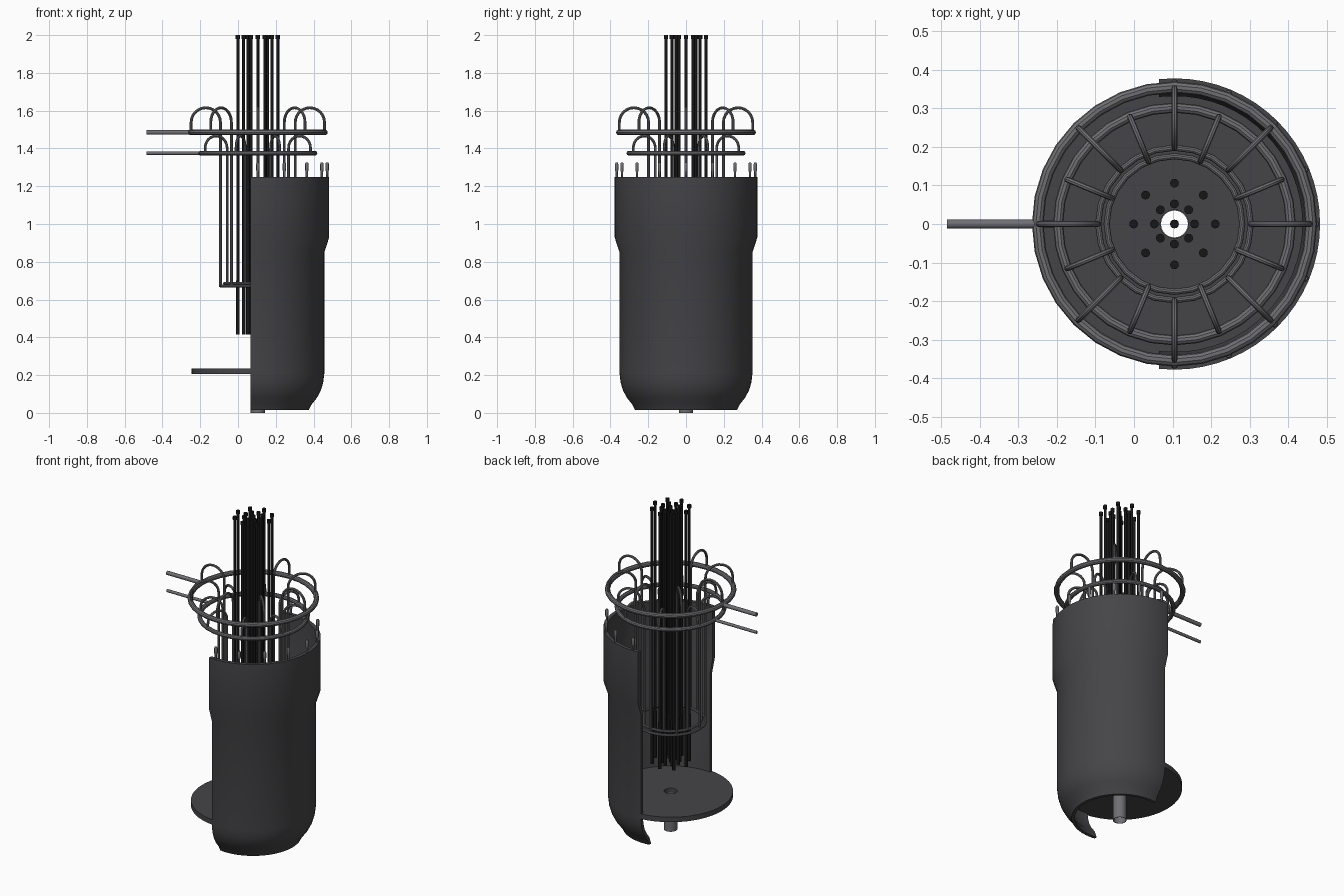
import bpy, bmesh, math
from mathutils import Vector

if "Cube" in bpy.data.objects:
    bpy.data.objects.remove(bpy.data.objects["Cube"])

CX = 0.105  # reactor axis


def material(name, v):
    m = bpy.data.materials.new(name)
    m.diffuse_color = (v, v, v * 1.08, 1)
    m.use_nodes = True
    m.node_tree.nodes["Principled BSDF"].inputs["Base Color"].default_value = m.diffuse_color
    return m


DARK = material("dark_steel", 0.06)
PIPE = material("pipe_steel", 0.16)
BLACK = material("black_rod", 0.008)


def finish(name, bm, mat, loc=(CX, 0, 0), angle=35):
    bmesh.ops.recalc_face_normals(bm, faces=bm.faces)
    me = bpy.data.meshes.new(name)
    bm.to_mesh(me)
    bm.free()
    ob = bpy.data.objects.new(name, me)
    bpy.context.collection.objects.link(ob)
    ob.location = loc
    me.materials.append(mat)
    bpy.ops.object.select_all(action='DESELECT')
    ob.select_set(True)
    bpy.context.view_layer.objects.active = ob
    bpy.ops.object.shade_smooth_by_angle(angle=math.radians(angle))
    return ob


def revolve(profile, seg, closed=True):
    """Spin (r, z) points about z; open profiles get end caps."""
    bm = bmesh.new()
    rings = []
    for r, z in profile:
        rings.append([bm.verts.new((r * math.cos(2 * math.pi * i / seg),
                                    r * math.sin(2 * math.pi * i / seg), z))
                      for i in range(seg)])
    n = len(rings)
    for k in range(n if closed else n - 1):
        a, b = rings[k], rings[(k + 1) % n]
        for i in range(seg):
            j = (i + 1) % seg
            bm.faces.new((a[i], a[j], b[j], b[i]))
    if not closed:
        bm.faces.new(rings[0])
        bm.faces.new(rings[-1])
    return bm


def ring(name, R, z, r, seg):
    prof = [(R + r * math.cos(t * math.pi / 5), z + r * math.sin(t * math.pi / 5))
            for t in range(10)]
    finish(name, revolve(prof, seg), PIPE)


def tube(name, pts, r, sides=8):
    """Sweep a circle along a path lying in the xz plane."""
    bm = bmesh.new()
    pts = [Vector(p) for p in pts]
    rings = []
    for i, p in enumerate(pts):
        t = (pts[min(i + 1, len(pts) - 1)] - pts[max(i - 1, 0)]).normalized()
        y = Vector((0, 1, 0))
        n = t.cross(y)
        rings.append([bm.verts.new(p + r * (n * math.cos(a) + y * math.sin(a)))
                      for a in (2 * math.pi * k / sides for k in range(sides))])
    for a, b in zip(rings, rings[1:]):
        for i in range(sides):
            j = (i + 1) % sides
            bm.faces.new((a[i], a[j], b[j], b[i]))
    bm.faces.new(rings[0])
    bm.faces.new(rings[-1])
    return finish(name, bm, PIPE)


# Cut-away vessel shell: outer profile up, inner profile down
outer = [(0.27, 0.015), (0.285, 0.045), (0.313, 0.08), (0.334, 0.12), (0.346, 0.16),
         (0.352, 0.21), (0.352, 0.85), (0.378, 0.93), (0.378, 1.25)]
inner = [(0.356, 1.25), (0.356, 0.935), (0.332, 0.855), (0.332, 0.21), (0.326, 0.165),
         (0.315, 0.13), (0.296, 0.095), (0.268, 0.06), (0.252, 0.015)]
bm = revolve(outer + inner, 64)
cut = bmesh.ops.bisect_plane(bm, geom=bm.verts[:] + bm.edges[:] + bm.faces[:],
                             plane_co=(-0.04, 0, 0), plane_no=(-1, 0, 0),
                             clear_outer=True)
edges = [e for e in cut["geom_cut"] if isinstance(e, bmesh.types.BMEdge)]
bmesh.ops.holes_fill(bm, edges=edges, sides=0)
finish("vessel_shell", bm, DARK)

# Lid studs along the rim of the shell
for i in range(9):
    a = math.radians(-90 + 22.5 * i)
    prof = [(0.006, 1.24), (0.006, 1.275), (0.009, 1.285), (0.009, 1.318), (0.006, 1.325)]
    finish("rim_stud", revolve(prof, 10, False), PIPE,
           (CX + 0.367 * math.cos(a), 0.367 * math.sin(a), 0))

# Base plate with a central hole, and the drain pipe under it
finish("base_plate", revolve([(0.037, 0.205), (0.35, 0.205), (0.35, 0.236), (0.037, 0.236)], 64), DARK)
finish("drain_pipe", revolve([(0.035, 0.0), (0.038, 0.0), (0.038, 0.21), (0.035, 0.21)], 24), PIPE)

# Header rings with feed pipes, and the lower collector rings
ring("upper_header", 0.355, 1.485, 0.015, 32)
ring("lower_header", 0.302, 1.375, 0.013, 32)
ring("outer_collector", 0.198, 0.672, 0.008, 24)
ring("inner_collector", 0.176, 0.686, 0.008, 24)
tube("upper_feed_pipe", [(-0.59, 0, 1.485), (-0.355, 0, 1.485)], 0.012, 12)
tube("lower_feed_pipe", [(-0.59, 0, 1.375), (-0.302, 0, 1.375)], 0.009, 12)


# Hooked tubes from header ring over and down to collector ring
def hook(name, r_out, r_in, z_head, z_arc, z_low, angle):
    c, h = (r_out + r_in) / 2, (r_out - r_in) / 2
    arc = [(c + h * math.cos(math.pi * k / 12), 0, z_arc + h * math.sin(math.pi * k / 12))
           for k in range(13)]
    ob = tube(name, [(r_out, 0, z_head)] + arc + [(r_in, 0, z_low)], 0.0075)
    ob.rotation_euler.z = angle


for i in range(8):
    a = i * math.pi / 4
    hook("long_hook_tube", 0.353, 0.198, 1.485, 1.538, 0.672, a)
    hook("short_hook_tube", 0.302, 0.176, 1.375, 1.403, 0.686, a + math.pi / 8)

# Control rods: one in the middle and two circles of eight
spots = [(0, 0)] + [(r, i * math.pi / 4) for r in (0.052, 0.106) for i in range(8)]
for r, a in spots:
    prof = [(0.010, 0.415), (0.010, 0.70), (0.008, 0.70), (0.008, 1.98), (0.0115, 1.98), (0.0115, 2.0)]
    finish("control_rod", revolve(prof, 12, False), BLACK,
           (CX + r * math.cos(a), r * math.sin(a), 0))
